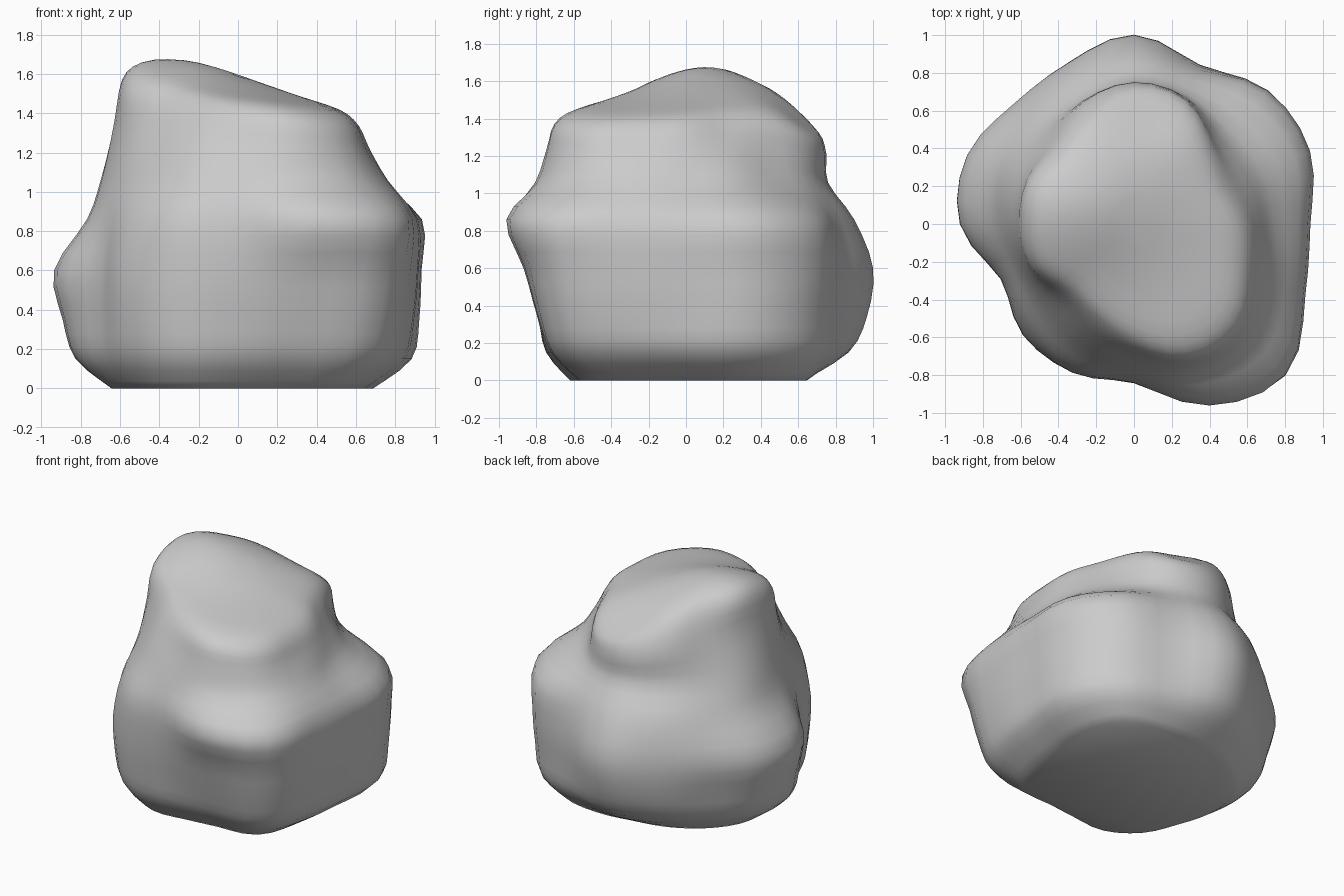
import bpy, bmesh
from math import sin, cos, pi, exp

if "Cube" in bpy.data.objects:
    bpy.data.objects.remove(bpy.data.objects["Cube"])

# Contour radii every 22.5 degrees, counter-clockwise from +x, per height
LEVELS = [
    (0.00, [.66, .74, .80, .70, .62, .62, .64, .66, .64, .62, .66, .66, .60, .62, .74, .68]),
    (0.15, [.86, .94, .95, .86, .87, .82, .80, .84, .82, .74, .78, .79, .74, .78, .94, .88]),
    (0.35, [.90, .98, .98, .90, .97, .90, .86, .91, .88, .76, .82, .83, .79, .86, 1.02, .94]),
    (0.60, [.92, .99, 1.0, .91, 1.0, .92, .90, .955, .92, .76, .83, .85, .83, .94, 1.08, .97]),
    (0.86, [.92, .99, .97, .86, .90, .85, .80, .80, .76, .72, .78, .84, .84, 1.04, 1.13, .97]),
    (1.06, [.74, .74, .71, .74, .76, .72, .70, .72, .69, .66, .68, .74, .78, .86, .90, .82]),
    (1.25, [.66, .62, .62, .72, .75, .70, .63, .63, .63, .61, .58, .64, .70, .80, .82, .72]),
    (1.39, [.60, .54, .58, .70, .71, .64, .57, .60, .59, .58, .51, .55, .64, .76, .77, .66]),
]
N, SUB = 16, 3
rim = LEVELS[-1][1]
for z, s in ((1.46, .84), (1.485, .5), (1.49, .2)):
    LEVELS.append((z, [r * s for r in rim]))


def spline(a, b, c, d, t):
    return b + .5 * t * (c - a + t * (2*a - 5*b + 4*c - d + t * (3*(b - c) + d - a)))


def around(row, k):
    i, t = k // SUB, (k % SUB) / SUB
    return spline(*(row[(i + j) % N] for j in (-1, 0, 1, 2)), t)


# Peak on the left, gentle fall to the right, lower knob at the back
def warp(x, y, z):
    w = min(max((z - 1.0) / .45, 0), 1)
    w = w * w * (3 - 2 * w)
    peak = .16 * exp(-(x + .35)**2 / .3 - (y - .12)**2 / .16)
    knob = .09 * exp(-(x - .1)**2 / .12 - (y - .68)**2 / .03)
    return max(0, z + w * (peak - .1 * x - knob))


bm = bmesh.new()
M = N * SUB
dense = [(z, [around(r, k) for k in range(M)]) for z, r in LEVELS]
rings = []
for i in range(len(dense) - 1):
    q = [dense[min(max(i + j, 0), len(dense) - 1)] for j in (-1, 0, 1, 2)]
    for s in range(SUB if i < len(dense) - 2 else SUB + 1):
        t = s / SUB
        z = spline(*(p[0] for p in q), t)
        ring = []
        for k in range(M):
            r = spline(*(p[1][k] for p in q), t)
            a = 2 * pi * k / M
            x, y = r * cos(a), r * sin(a)
            ring.append(bm.verts.new((x, y, warp(x, y, z))))
        rings.append(ring)
for lo, hi in zip(rings, rings[1:]):
    for k in range(M):
        n = (k + 1) % M
        bm.faces.new((lo[k], lo[n], hi[n], hi[k]))

# Flat underside and closed summit
bm.faces.new(rings[0][::-1])
tip = bm.verts.new((0, 0, warp(0, 0, 1.49)))
for k in range(M):
    bm.faces.new((rings[-1][k], rings[-1][(k + 1) % M], tip))

mesh = bpy.data.meshes.new("boulder")
bm.to_mesh(mesh)
bm.free()
boulder = bpy.data.objects.new("boulder", mesh)
bpy.context.collection.objects.link(boulder)
bpy.context.view_layer.objects.active = boulder
boulder.select_set(True)
bpy.ops.object.shade_smooth()
